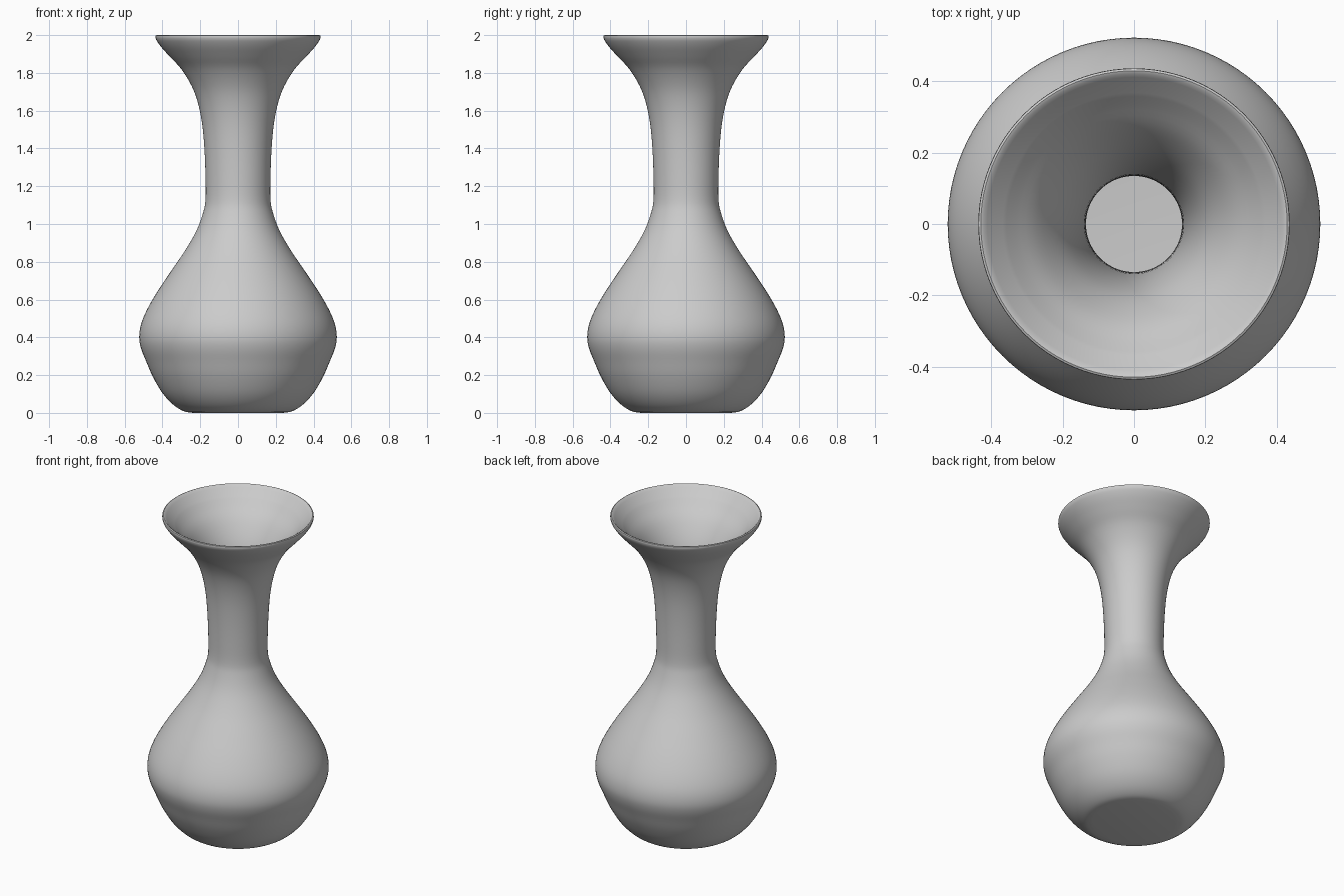
import bpy
import bmesh
from math import radians, tau
from mathutils import Vector

cube = bpy.data.objects.get("Cube")
if cube:
    bpy.data.objects.remove(cube, do_unlink=True)

WALL = 0.036
SEGMENTS = 96

# Outer silhouette: radius, height, from foot to lip
OUTER = [(0.24, 0.0), (0.29, 0.01), (0.345, 0.045), (0.40, 0.105),
         (0.45, 0.19), (0.485, 0.27), (0.513, 0.34), (0.523, 0.40),
         (0.513, 0.47), (0.48, 0.55), (0.425, 0.645), (0.355, 0.75),
         (0.28, 0.86), (0.22, 0.965), (0.185, 1.06), (0.172, 1.13),
         (0.172, 1.25), (0.178, 1.40), (0.19, 1.53), (0.212, 1.64),
         (0.245, 1.73), (0.30, 1.82), (0.36, 1.885), (0.405, 1.935),
         (0.43, 1.97), (0.437, 1.988)]


def smooth_path(points, steps=4):
    """Catmull-Rom curve through the points."""
    pts = [Vector(p) for p in points]
    pts = [2 * pts[0] - pts[1]] + pts + [2 * pts[-1] - pts[-2]]
    path = []
    for a, b, c, d in zip(pts, pts[1:], pts[2:], pts[3:]):
        for i in range(steps):
            t = i / steps
            path.append(0.5 * (2 * b + (c - a) * t + (2 * a - 5 * b + 4 * c - d) * t ** 2
                               + (3 * b - a - 3 * c + d) * t ** 3))
    return path + [pts[-2]]


def inset_path(path, distance):
    """Move the path inward along its normals."""
    result = []
    for i, p in enumerate(path):
        tangent = (path[min(i + 1, len(path) - 1)] - path[max(i - 1, 0)]).normalized()
        result.append(p + Vector((-tangent.y, tangent.x)) * distance)
    return result


# Closed wall profile: foot, outside, flat lip, inside, inner floor
outer = smooth_path(OUTER)
inner = [p for p in inset_path(outer, WALL) if WALL + 0.002 < p.y < 1.95]
lip = [Vector(p) for p in ((0.436, 1.997), (0.43, 2.0), (0.422, 1.997), (0.412, 1.985))]
profile = ([Vector((0, 0))] + outer + lip + inner[::-1]
           + [Vector((0.23, WALL)), Vector((0, WALL))])

# Lathe the profile
bm = bmesh.new()
verts = [bm.verts.new((p.x, 0, p.y)) for p in profile]
edges = [bm.edges.new(pair) for pair in zip(verts, verts[1:])]
bmesh.ops.spin(bm, geom=verts + edges, cent=(0, 0, 0), axis=(0, 0, 1),
               angle=tau, steps=SEGMENTS, use_merge=True)
bmesh.ops.remove_doubles(bm, verts=bm.verts, dist=0.0005)
bmesh.ops.recalc_face_normals(bm, faces=bm.faces)
mesh = bpy.data.meshes.new("vase")
bm.to_mesh(mesh)
bm.free()

vase = bpy.data.objects.new("vase", mesh)
bpy.context.collection.objects.link(vase)

# Plain light grey clay
clay = bpy.data.materials.new("light_grey_clay")
clay.use_nodes = True
colour = (0.6, 0.6, 0.6, 1)
clay.diffuse_color = colour
clay.node_tree.nodes["Principled BSDF"].inputs["Base Color"].default_value = colour
mesh.materials.append(clay)

bpy.context.view_layer.objects.active = vase
vase.select_set(True)
bpy.ops.object.shade_smooth_by_angle(angle=radians(40))
